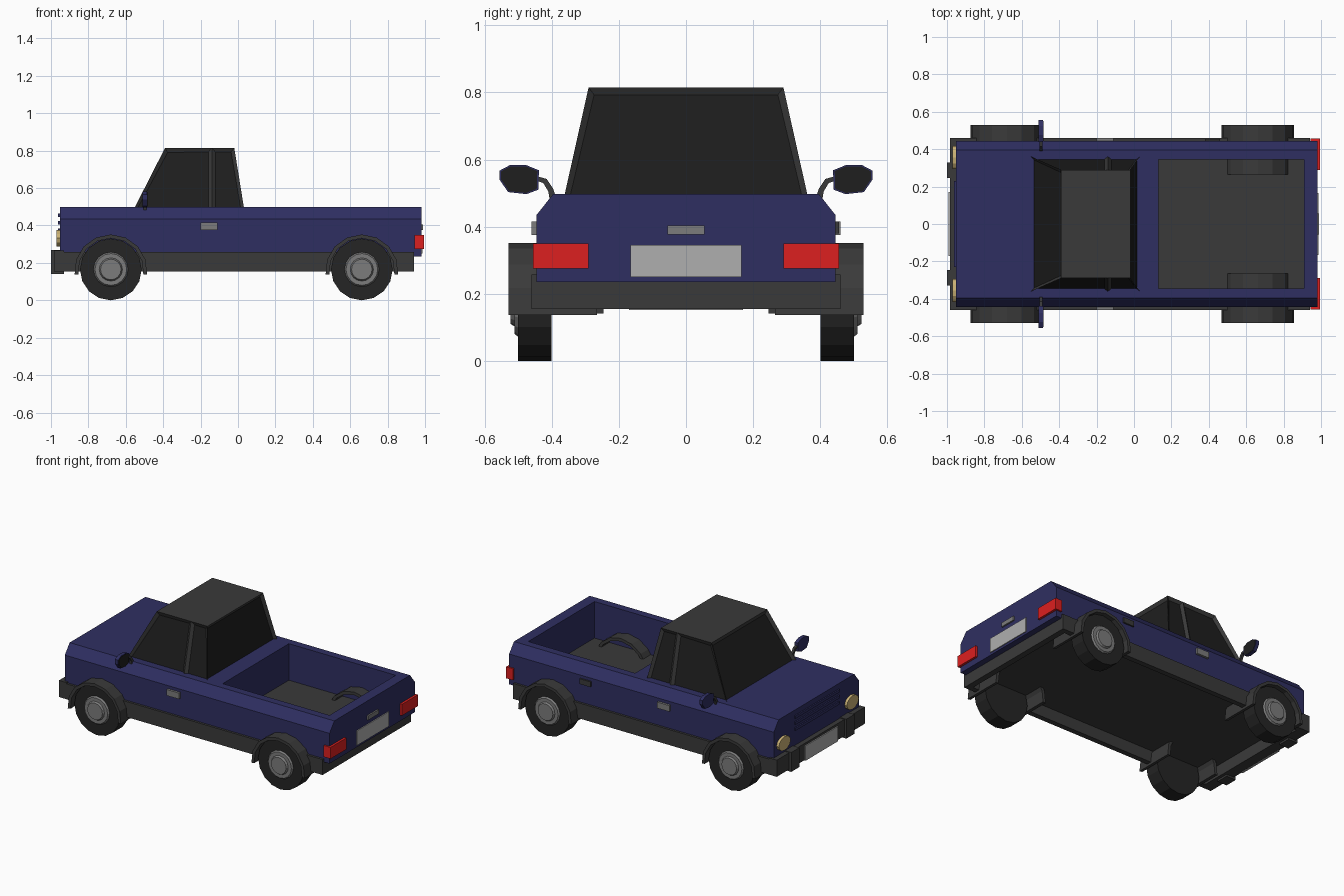
import bpy, bmesh, math
from mathutils import Matrix

if "Cube" in bpy.data.objects:
    bpy.data.objects.remove(bpy.data.objects["Cube"])


def material(name, rgb):
    m = bpy.data.materials.new(name)
    m.diffuse_color = (*rgb, 1)
    m.use_nodes = True
    m.node_tree.nodes["Principled BSDF"].inputs["Base Color"].default_value = m.diffuse_color
    return m


BLUE = material("blue_paint", (0.028, 0.028, 0.12))
TRIM = material("dark_trim", (0.042, 0.042, 0.042))
GLASS = material("dark_glass", (0.013, 0.013, 0.013))
RUBBER = material("rubber", (0.018, 0.018, 0.018))
STEEL = material("steel", (0.2, 0.2, 0.2))
PLATE = material("plate_grey", (0.43, 0.43, 0.43))
RED = material("red_lens", (0.72, 0.014, 0.014))
YELLOW = material("yellow_lens", (0.6, 0.45, 0.18))


def finish(name, bm, *mats):
    bmesh.ops.recalc_face_normals(bm, faces=bm.faces)
    me = bpy.data.meshes.new(name)
    bm.to_mesh(me)
    bm.free()
    ob = bpy.data.objects.new(name, me)
    bpy.context.collection.objects.link(ob)
    for m in mats:
        me.materials.append(m)
    return ob


def prism(name, pts, axis, a, b, mat):
    """Extrude a 2D outline from a to b; x: pts are (y, z), y: (x, z), z: (x, y)."""
    place = {"x": lambda p, t: (t, p[0], p[1]),
             "y": lambda p, t: (p[0], t, p[1]),
             "z": lambda p, t: (p[0], p[1], t)}[axis]
    bm = bmesh.new()
    ends = [[bm.verts.new(place(p, t)) for p in pts] for t in (a, b)]
    n = len(pts)
    for ring in ends:
        bm.faces.new(ring)
    for i in range(n):
        j = (i + 1) % n
        bm.faces.new((ends[0][i], ends[0][j], ends[1][j], ends[1][i]))
    return finish(name, bm, mat)


def box(name, x, y, z, mat):
    return prism(name, [(x[0], y[0]), (x[1], y[0]), (x[1], y[1]), (x[0], y[1])],
                 "z", z[0], z[1], mat)


def disc(name, centre, y0, y1, r0, r1, mat, segs=16):
    """Round part along y, radius r0 at y0 and r1 at y1."""
    bm = bmesh.new()
    bmesh.ops.create_cone(bm, cap_ends=True, segments=segs, radius1=r0, radius2=r1,
                          depth=abs(y1 - y0))
    turn = Matrix.Rotation(math.radians(-90 if y1 > y0 else 90), 4, "X")
    bm.transform(Matrix.Translation((centre[0], (y0 + y1) / 2, centre[1])) @ turn)
    return finish(name, bm, mat)


def cut(ob, cutter):
    mod = ob.modifiers.new("cut", "BOOLEAN")
    mod.operation = "DIFFERENCE"
    mod.solver = "EXACT"
    mod.object = cutter
    bpy.context.view_layer.objects.active = ob
    bpy.ops.object.modifier_apply(modifier=mod.name)
    bpy.data.objects.remove(cutter)


# Painted body with chamfered shoulders and an open load bed
body = prism("body", [(-0.445, 0.235), (0.445, 0.235), (0.445, 0.435), (0.395, 0.498),
                      (-0.395, 0.498), (-0.445, 0.435)], "x", -0.953, 0.98, BLUE)
cut(body, box("bed_cutter", (0.13, 0.91), (-0.345, 0.345), (0.25, 0.7), BLUE))

# Hollow lower skirt
skirt = box("skirt", (-0.95, 0.94), (-0.46, 0.46), (0.155, 0.257), TRIM)
cut(skirt, box("skirt_cutter", (-0.91, 0.90), (-0.425, 0.425), (0.1, 0.234), TRIM))

# Cab: tapered block, sides split at the pillar, windows inset
bm = bmesh.new()
low = [bm.verts.new((x, y, 0.475)) for x, y in
       ((-0.563, -0.366), (0.035, -0.366), (0.035, 0.366), (-0.563, 0.366))]
top = [bm.verts.new((x, y, 0.815)) for x, y in
       ((-0.39, -0.29), (-0.02, -0.29), (-0.02, 0.29), (-0.39, 0.29))]
bm.faces.new(low)
bm.faces.new(top)
for i in range(4):
    j = (i + 1) % 4
    bm.faces.new((low[i], low[j], top[j], top[i]))
bmesh.ops.recalc_face_normals(bm, faces=bm.faces)
bmesh.ops.bisect_plane(bm, geom=bm.verts[:] + bm.edges[:] + bm.faces[:],
                       plane_co=(-0.14, 0, 0), plane_no=(1, 0, 0))
bm.normal_update()
windows = [f for f in bm.faces if abs(f.normal.z) < 0.9]
bmesh.ops.inset_individual(bm, faces=windows, thickness=0.026, depth=-0.015)
for f in windows:
    f.material_index = 1
finish("cab", bm, TRIM, GLASS)

# Wheels and wheel arches
ARC = [math.radians(-6 + 192 * i / 8) for i in range(9)]
for s, side in ((-1, "right"), (1, "left")):
    for cx, end in ((-0.68, "front"), (0.662, "rear")):
        tag = f"{end}_{side}"
        c = (cx, 0.165)
        disc(f"tyre_{tag}", c, s * 0.40, s * 0.50, 0.165, 0.165, RUBBER)
        disc(f"wheel_rim_{tag}", c, s * 0.49, s * 0.51, 0.1, 0.085, STEEL)
        disc(f"hub_cap_{tag}", c, s * 0.505, s * 0.522, 0.065, 0.055, STEEL)
        ring = [(cx + 0.195 * math.cos(a), 0.157 + 0.195 * math.sin(a)) for a in ARC]
        ring += [(cx + 0.175 * math.cos(a), 0.157 + 0.175 * math.sin(a)) for a in reversed(ARC)]
        prism(f"wheel_arch_{tag}", ring, "y", s * 0.265, s * 0.528, TRIM)

    # Wing mirror on a bent arm
    shell = [(0.44, 0.51), (0.438, 0.568), (0.475, 0.583), (0.525, 0.583),
             (0.555, 0.567), (0.555, 0.54), (0.53, 0.503), (0.475, 0.497)]
    prism(f"mirror_{side}", [(s * y, z) for y, z in shell], "x", -0.51, -0.487, BLUE)
    face = [(0.497 + (y - 0.497) * 0.92, 0.54 + (z - 0.54) * 0.92) for y, z in shell]
    prism(f"mirror_glass_{side}", [(s * y, z) for y, z in face], "x", -0.49, -0.485, GLASS)
    arm = [(0.385, 0.48), (0.405, 0.475), (0.41, 0.505), (0.425, 0.53), (0.45, 0.538),
           (0.45, 0.552), (0.415, 0.542), (0.395, 0.512)]
    prism(f"mirror_arm_{side}", [(s * y, z) for y, z in arm], "x", -0.506, -0.49, TRIM)

    # Door handle, lamps and bumper blocks
    box(f"door_handle_{side}", (-0.2, -0.11), sorted((s * 0.44, s * 0.46)),
        (0.375, 0.415), STEEL)
    box(f"tail_light_{side}", (0.945, 0.995), sorted((s * 0.29, s * 0.456)),
        (0.275, 0.35), RED)
    oval = [(s * 0.355 + 0.062 * math.cos(i * math.pi / 6),
             0.332 + 0.045 * math.sin(i * math.pi / 6)) for i in range(12)]
    prism(f"headlight_{side}", oval, "x", -0.97, -0.945, YELLOW)
    box(f"bumper_block_{side}", (-1.0, -0.93), sorted((s * 0.245, s * 0.33)),
        (0.142, 0.27), TRIM)

# Front bumper, plates, grille slats, tailgate handle and fuel flap
box("front_bumper", (-0.985, -0.93), (-0.46, 0.46), (0.155, 0.265), TRIM)
box("front_plate", (-0.992, -0.98), (-0.17, 0.17), (0.152, 0.25), PLATE)
box("rear_plate", (0.975, 0.986), (-0.166, 0.166), (0.25, 0.346), PLATE)
for i in range(3):
    z = 0.365 + i * 0.04
    box(f"grille_slat_{i + 1}", (-0.962, -0.945), (-0.23, 0.23), (z, z + 0.018), BLUE)
box("tailgate_handle", (0.975, 0.99), (-0.055, 0.055), (0.376, 0.404), STEEL)
box("fuel_flap", (0.38, 0.46), (0.44, 0.455), (0.38, 0.415), TRIM)
